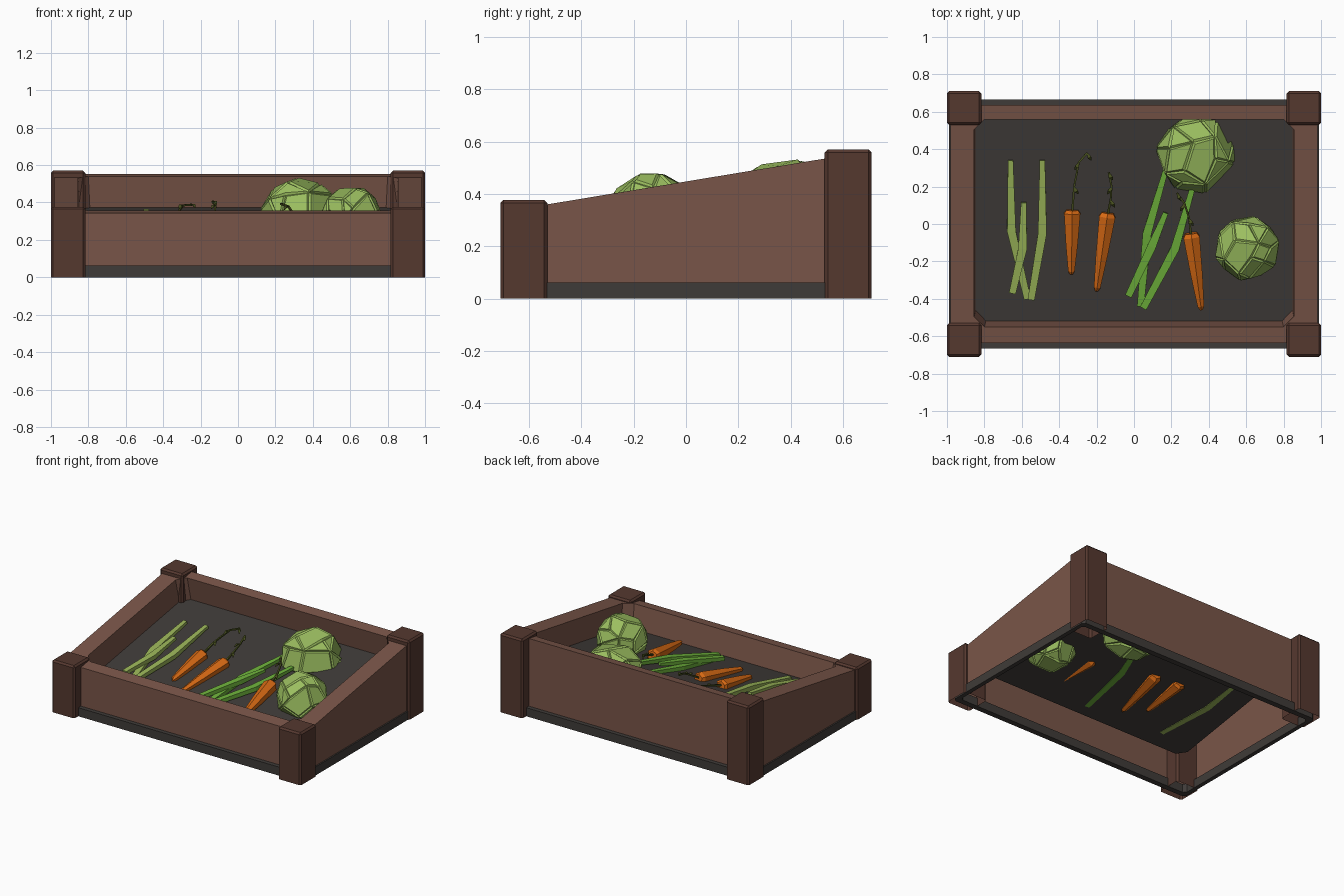
import bpy, bmesh, random
from mathutils import Vector, Matrix, Euler

if "Cube" in bpy.data.objects:
    bpy.data.objects.remove(bpy.data.objects["Cube"])

random.seed(4)
SLOPE = 0.165


def colour(name, hexa):
    m = bpy.data.materials.new(name)
    rgb = [int(hexa[i:i + 2], 16) / 255 for i in (0, 2, 4)]
    m.diffuse_color = [((c + 0.055) / 1.055) ** 2.4 for c in rgb] + [1]
    m.use_nodes = True
    m.node_tree.nodes["Principled BSDF"].inputs["Base Color"].default_value = m.diffuse_color
    return m


WOOD = colour("wood", "795548")
POST = colour("dark_wood", "55382f")
SOIL = colour("soil", "3f3b38")
CABBAGE = colour("cabbage_green", "9cbf60")
CARROT = colour("carrot_orange", "d86a14")
STEM = colour("stem_green", "4a5220")
BEAN = colour("bean_green", "6cae3a")
PALE = colour("pale_green", "98b257")


def finish(name, bm, mat, normals=True):
    if normals:
        bmesh.ops.recalc_face_normals(bm, faces=bm.faces)
    me = bpy.data.meshes.new(name)
    bm.to_mesh(me)
    bm.free()
    me.materials.append(mat)
    ob = bpy.data.objects.new(name, me)
    bpy.context.collection.objects.link(ob)
    return ob


def skin(name, rings, mat, caps=False, cyclic=False):
    """Bridge a list of equal-length point rings."""
    bm = bmesh.new()
    vs = [[bm.verts.new(p) for p in r] for r in rings]
    pairs = list(zip(vs, vs[1:])) + ([(vs[-1], vs[0])] if cyclic else [])
    for a, b in pairs:
        n = len(a)
        for i in range(n):
            bm.faces.new((a[i], a[(i + 1) % n], b[(i + 1) % n], b[i]))
    if caps:
        bm.faces.new(vs[0][::-1])
        bm.faces.new(vs[-1])
    return finish(name, bm, mat, caps or cyclic)


def rim_z(y):
    return 0.4475 + SLOPE * y


def soil_z(y):
    return 0.275 + SLOPE * y


def frame(x, y0, y1, c, z):
    """Rectangle with cut corners; z is a height or a function of y."""
    pts = [(-x + c, y0), (x - c, y0), (x, y0 + c), (x, y1 - c),
           (x - c, y1), (-x + c, y1), (-x, y1 - c), (-x, y0 + c)]
    return [(px, py, z(py) if callable(z) else z) for px, py in pts]


# Sloping walls: outer sheet, rim, and inner faces square to the slope
inner_top = frame(0.855, -0.55, 0.56, 0.055, rim_z)
inner_low = [(x * 0.99, y + 0.032, soil_z(y + 0.032)) for x, y, z in inner_top]
skin("walls", [frame(0.98, -0.635, 0.635, 0.02, 0.05),
               frame(0.98, -0.635, 0.635, 0.02, rim_z),
               inner_top, inner_low], WOOD)

# Dark skirting around the foot
skin("base_strip", [frame(0.99, -0.665, 0.665, 0.02, 0),
                    frame(0.99, -0.665, 0.665, 0.02, 0.062),
                    frame(0.96, -0.625, 0.625, 0.02, 0.062),
                    frame(0.96, -0.625, 0.625, 0.02, 0)], SOIL, cyclic=True)

# Soil sheet
bm = bmesh.new()
bm.faces.new([bm.verts.new(p) for p in inner_low])
finish("soil", bm, SOIL, False)

# Corner posts, open underneath
for row, y, h in (("front", -0.62, 0.377), ("back", 0.62, 0.57)):
    for side, x in (("left", -0.908), ("right", 0.908)):
        bm = bmesh.new()
        bmesh.ops.create_cube(bm, size=1, matrix=Matrix.Translation((x, y, h / 2))
                              @ Matrix.Diagonal((0.184, 0.18, h, 1)))
        bm.faces.ensure_lookup_table()
        bmesh.ops.delete(bm, geom=[f for f in bm.faces if f.normal.z < -0.5],
                         context='FACES')
        edges = [e for e in bm.edges if not e.is_boundary]
        bmesh.ops.bevel(bm, geom=edges, offset=0.012, segments=1, affect='EDGES')
        finish(f"{row}_{side}_post", bm, POST, False)


def tube(name, path, radii, n, mat, flat=1.0):
    """Tapered tube; path points are (x, y, height above soil)."""
    import math
    pts = [Vector((x, y, soil_z(y) + h)) for x, y, h in path]
    rings = []
    for i, p in enumerate(pts):
        t = (pts[min(i + 1, len(pts) - 1)] - pts[max(i - 1, 0)]).normalized()
        side = t.cross(Vector((0, 0, 1))).normalized()
        up = side.cross(t)
        rings.append([])
        for k in range(n):
            a = 2 * math.pi * (k + 0.5) / n
            rings[-1].append(p + radii[i] * (math.cos(a) * side + flat * math.sin(a) * up))
    return skin(name, rings, mat, caps=True)


# Bean pods
pods = [
    (PALE, [(-0.66, 0.34), (-0.655, -0.04), (-0.57, -0.40)]),
    (PALE, [(-0.49, 0.34), (-0.49, -0.05), (-0.55, -0.405)]),
    (PALE, [(-0.59, 0.115), (-0.595, -0.13), (-0.65, -0.37)]),
    (BEAN, [(0.17, 0.29), (0.07, -0.05), (0.035, -0.44)]),
    (BEAN, [(0.315, 0.20), (0.22, -0.13), (0.05, -0.45)]),
    (BEAN, [(0.17, 0.06), (0.095, -0.12), (-0.03, -0.385)]),
]
for i, (mat, p) in enumerate(pods):
    h = 0.012 + 0.012 * (i % 3)
    tube(f"bean_{i + 1}", [(x, y, h) for x, y in p], [0.02, 0.033, 0.026], 4, mat, 0.7)

# Carrots with curled stems and small leaves
carrots = [
    ((-0.33, 0.075), (-0.335, -0.27), 0.008, [(-0.32, 0.20, 0.04), (-0.295, 0.33, 0.055), (-0.25, 0.38, 0.05)]),
    ((-0.14, 0.06), (-0.20, -0.36), 0.008, [(-0.125, 0.13, 0.05), (-0.12, 0.2, 0.075), (-0.135, 0.275, 0.085)]),
    ((0.305, -0.05), (0.36, -0.46), 0.032, [(0.295, 0.03, 0.06), (0.27, 0.11, 0.085), (0.23, 0.165, 0.09)]),
]
for i, ((ax, ay), (bx, by), h, stem) in enumerate(carrots):
    along = [(ax + (bx - ax) * t, ay + (by - ay) * t, h) for t in (0, 0.05, 0.55, 0.95, 1)]
    tube(f"carrot_{i + 1}", along, [0.036, 0.05, 0.036, 0.02, 0.008], 6, CARROT)
    tube(f"carrot_stem_{i + 1}", [(ax, ay - 0.01, h + 0.01)] + stem,
         [0.009, 0.007, 0.007, 0.008], 4, STEM)
    for k, (x, y, z) in enumerate(stem):
        s = (-1) ** k
        tube(f"carrot_leaf_{i + 1}_{k + 1}",
             [(x, y, z), (x + 0.012 * s, y - 0.025, z + 0.005), (x + 0.022 * s, y - 0.04, z - 0.01)],
             [0.004, 0.014, 0.003], 4, STEM, 0.3)


# Cabbages: twelve-sided balls with a raised leaf plate on each side
def cabbage(name, centre, r, rot):
    ico = bmesh.new()
    bmesh.ops.create_icosphere(ico, subdivisions=1, radius=1)
    bm = bmesh.new()
    for f in ico.faces:
        p = f.calc_center_median().normalized()
        jitter = Vector([random.uniform(-0.09, 0.09) for _ in range(3)])
        bm.verts.new((p + jitter).normalized() * 0.97)
    for v in ico.verts:
        p = v.co.normalized()
        bm.verts.new((p + Vector([random.uniform(-0.2, 0.2) for _ in range(3)])).normalized() * 0.93)
    ico.free()
    bmesh.ops.convex_hull(bm, input=bm.verts)
    bmesh.ops.dissolve_limit(bm, angle_limit=0.4, verts=bm.verts, edges=bm.edges)
    bmesh.ops.inset_individual(bm, faces=bm.faces[:], thickness=0.05, depth=0.05)
    m = Matrix.Translation(centre) @ Euler(rot).to_matrix().to_4x4() @ Matrix.Scale(r, 4)
    bm.transform(m)
    finish(name, bm, CABBAGE)


cabbage("back_cabbage", (0.33, 0.375, 0.325), 0.215, (0.3, 0.2, 0.5))
cabbage("front_cabbage", (0.605, -0.13, 0.315), 0.176, (0.9, 0.5, 1.2))
